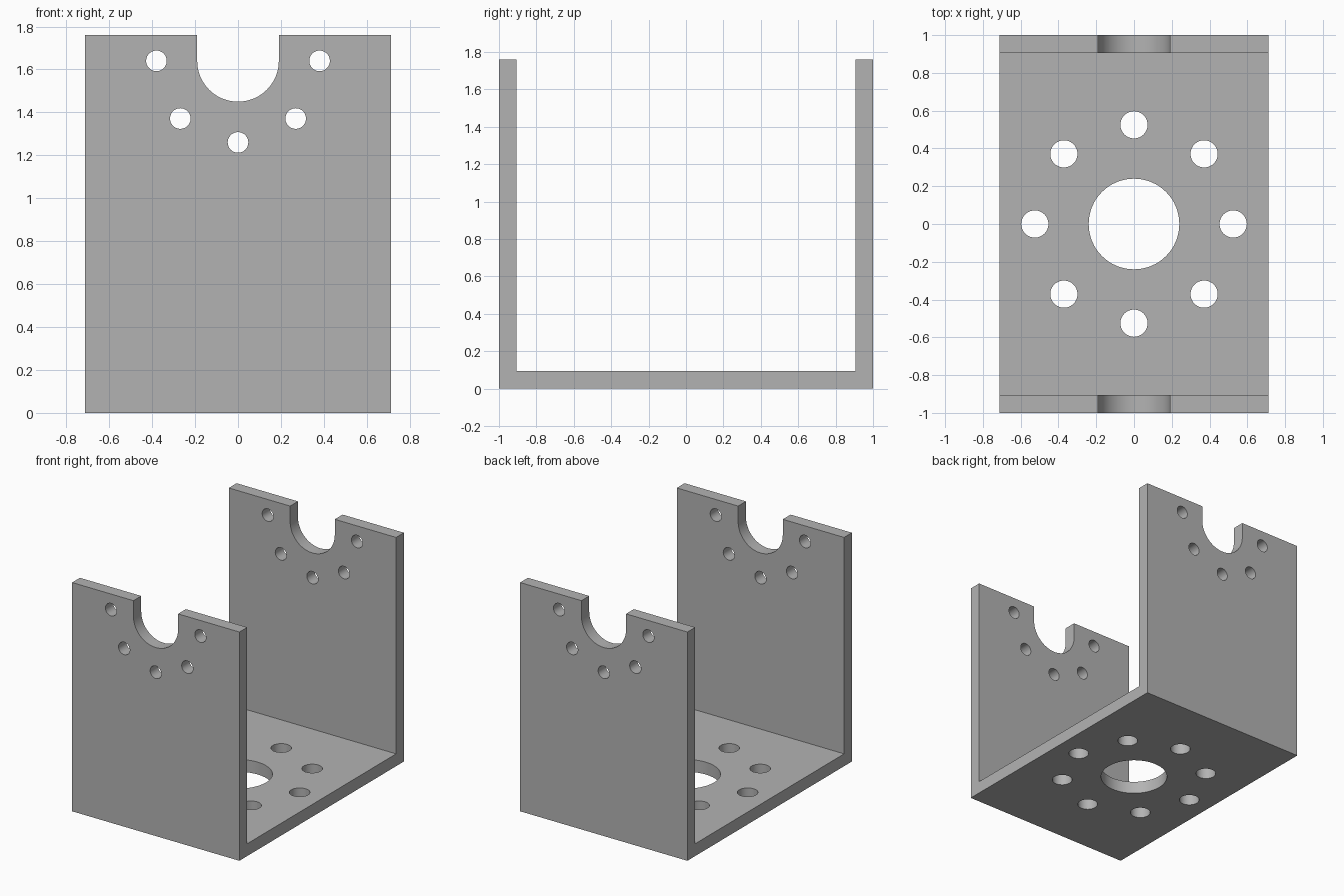
import bpy
import bmesh
from math import cos, sin, pi, radians

cube = bpy.data.objects.get("Cube")
if cube:
    bpy.data.objects.remove(cube, do_unlink=True)

WIDTH, DEPTH, HEIGHT, THICK = 1.424, 2.0, 1.76, 0.095
AXIS_Z = 1.64          # centre of the slot and of the wall bolt circle
SLOT_R = 0.19

grey = bpy.data.materials.new("plain grey")
grey.use_nodes = True
colour = (0.45, 0.45, 0.45, 1)
grey.diffuse_color = colour
grey.node_tree.nodes["Principled BSDF"].inputs["Base Color"].default_value = colour


def prism(bm, outline, offset):
    """Extrude a closed outline of 3D points along an offset."""
    face = bm.faces.new([bm.verts.new(p) for p in outline])
    top = bmesh.ops.extrude_face_region(bm, geom=[face])["geom"]
    verts = [v for v in top if isinstance(v, bmesh.types.BMVert)]
    bmesh.ops.translate(bm, verts=verts, vec=offset)


def make_object(name, bm):
    bmesh.ops.recalc_face_normals(bm, faces=bm.faces)
    mesh = bpy.data.meshes.new(name)
    bm.to_mesh(mesh)
    bm.free()
    mesh.materials.append(grey)
    obj = bpy.data.objects.new(name, mesh)
    bpy.context.collection.objects.link(obj)
    return obj


def arc(cx, cy, r, start=0, sweep=2 * pi, steps=48):
    count = steps if sweep == 2 * pi else steps + 1
    return [(cx + r * cos(start + sweep * i / steps),
             cy + r * sin(start + sweep * i / steps)) for i in range(count)]


# U-shaped bracket: profile across the depth, extruded over the width
h, i = DEPTH / 2, DEPTH / 2 - THICK
profile = [(-h, 0), (h, 0), (h, HEIGHT), (i, HEIGHT),
           (i, THICK), (-i, THICK), (-i, HEIGHT), (-h, HEIGHT)]
bm = bmesh.new()
prism(bm, [(-WIDTH / 2, y, z) for y, z in profile], (WIDTH, 0, 0))
bracket = make_object("u_bracket", bm)

# Cutters through both walls: open slot and five bolt holes
bm = bmesh.new()
slot = arc(0, AXIS_Z, SLOT_R, pi, pi) + [(SLOT_R, 2), (-SLOT_R, 2)]
wall_cuts = [slot]
for k in range(5):
    a = pi + radians(45 * k)
    wall_cuts.append(arc(0.38 * cos(a), AXIS_Z + 0.38 * sin(a), 0.048))
for cut in wall_cuts:
    prism(bm, [(x, -1.2, z) for x, z in cut], (0, 2.4, 0))

# Cutters through the base: central bore and eight bolt holes
base_cuts = [arc(0, 0, 0.24, steps=64)]
for k in range(8):
    a = radians(45 * k)
    base_cuts.append(arc(0.525 * cos(a), 0.525 * sin(a), 0.072))
for cut in base_cuts:
    prism(bm, [(x, y, -0.1) for x, y in cut], (0, 0, 0.3))
cutter = make_object("hole_cutter", bm)
cutter.hide_render = True

# Cut the holes, then drop the cutter
mod = bracket.modifiers.new("holes", "BOOLEAN")
mod.operation = "DIFFERENCE"
mod.solver = "EXACT"
mod.object = cutter
bpy.ops.object.select_all(action="DESELECT")
bracket.select_set(True)
bpy.context.view_layer.objects.active = bracket
bpy.ops.object.modifier_apply(modifier=mod.name)
bpy.data.objects.remove(cutter, do_unlink=True)
bpy.ops.object.shade_smooth_by_angle(angle=radians(30))
